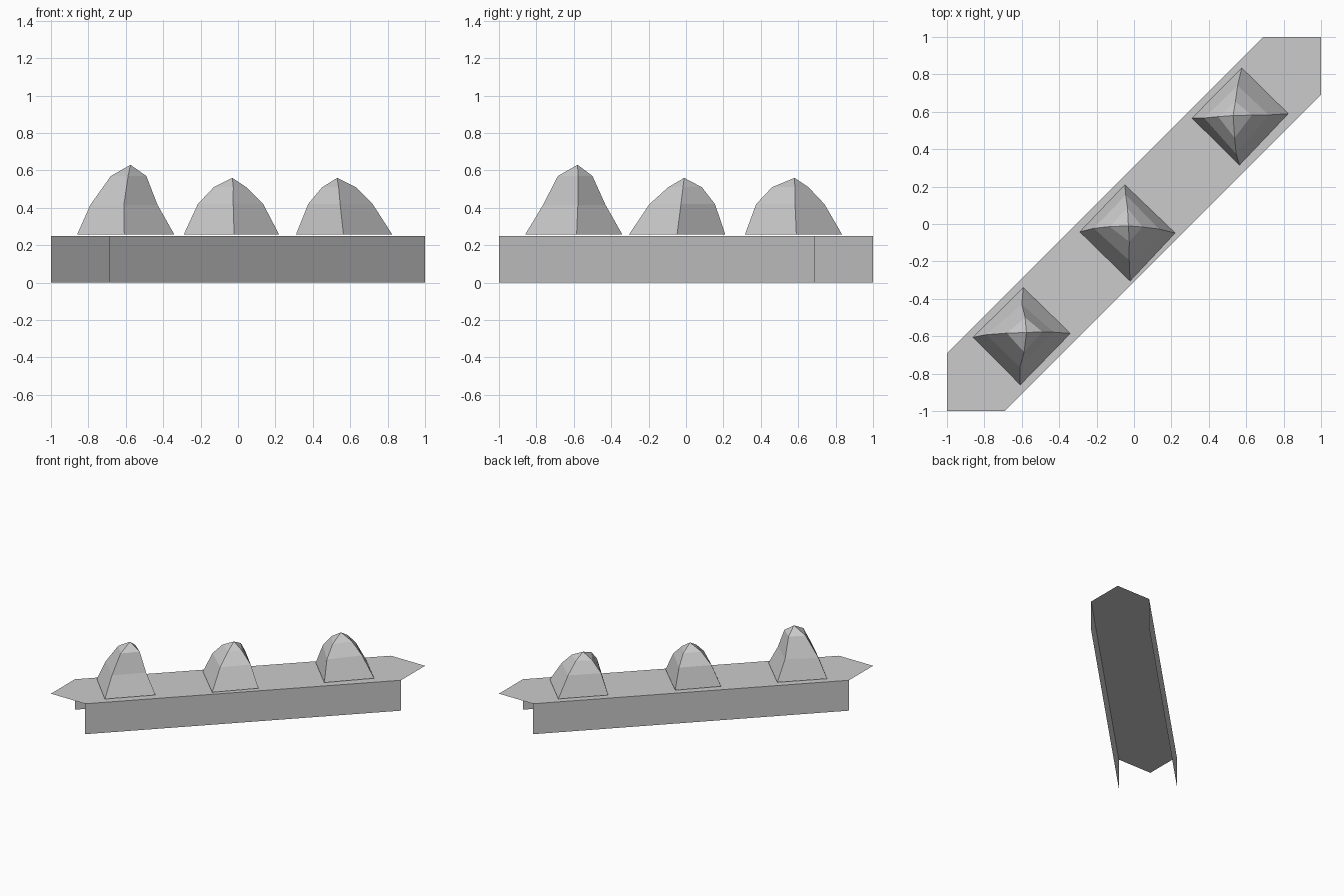
import bpy
import bmesh

cube = bpy.data.objects.get("Cube")
if cube:
    bpy.data.objects.remove(cube, do_unlink=True)

# One plain grey for everything
grey = bpy.data.materials.new("plain grey")
grey.use_nodes = True
colour = (0.6, 0.6, 0.6, 1.0)
grey.diffuse_color = colour
grey.node_tree.nodes["Principled BSDF"].inputs["Base Color"].default_value = colour


def finish(bm, name):
    """Turn a bmesh into a flat shaded grey object."""
    mesh = bpy.data.meshes.new(name)
    bm.to_mesh(mesh)
    bm.free()
    mesh.materials.append(grey)
    obj = bpy.data.objects.new(name, mesh)
    bpy.context.collection.objects.link(obj)
    return obj


def build_sheet(name, points):
    """Single flat face through the given points."""
    bm = bmesh.new()
    bm.faces.new([bm.verts.new(p) for p in points])
    return finish(bm, name)


def build_stone(name, apex, twist, rings):
    """Four-sided rock: each ring is (z, left, right, front, back, ridge x, ridge y)."""
    bm = bmesh.new()
    loops = []
    for level, (z, left, right, front, back, mid_x, mid_y) in enumerate(rings):
        fade = 1 - level / len(rings)
        dx, dy = twist[0] * fade, twist[1] * fade
        corners = [(left, mid_y - dy), (mid_x - dx, front),
                   (right, mid_y + dy), (mid_x + dx, back)]
        loops.append([bm.verts.new((x, y, z)) for x, y in corners])
    top = bm.verts.new(apex)
    for i in range(4):
        j = (i + 1) % 4
        for low, high in zip(loops, loops[1:]):
            bm.faces.new((low[i], low[j], high[j], high[i]))
        bm.faces.new((loops[-1][i], loops[-1][j], top))
    bm.faces.new(loops[0][::-1])
    return finish(bm, name)


# Diagonal plank top with clipped corners
HEIGHT, CLIP = 0.25, 0.69
outline = [(-1, -1), (-CLIP, -1), (1, CLIP), (1, 1), (CLIP, 1), (-1, -CLIP)]
build_sheet("plank_top", [(x, y, HEIGHT) for x, y in outline])

# Thin walls hanging from the two long edges
for name, a, b in (("front_wall", outline[1], outline[2]),
                   ("back_wall", outline[4], outline[5])):
    build_sheet(name, [(*a, 0), (*b, 0), (*b, HEIGHT), (*a, HEIGHT)])

# Three rocks standing in a row along the plank
BASE = 0.257
build_stone("tall_stone", (-0.575, -0.58, 0.63), (0.008, 0.01), [
    (BASE, -0.86, -0.34, -0.86, -0.34, -0.6, -0.595),
    (0.415, -0.79, -0.43, -0.765, -0.43, -0.605, -0.585),
    (0.57, -0.68, -0.49, -0.685, -0.5, -0.585, -0.58)])
build_stone("middle_stone", (-0.03, -0.01, 0.56), (-0.014, -0.003), [
    (BASE, -0.29, 0.22, -0.305, 0.21, -0.035, -0.045),
    (0.42, -0.215, 0.135, -0.195, 0.155, -0.035, -0.025),
    (0.51, -0.13, 0.045, -0.095, 0.085, -0.03, -0.015)])
build_stone("end_stone", (0.53, 0.58, 0.56), (0.006, 0.012), [
    (BASE, 0.31, 0.825, 0.315, 0.835, 0.57, 0.578),
    (0.42, 0.375, 0.72, 0.375, 0.74, 0.55, 0.575),
    (0.51, 0.45, 0.63, 0.46, 0.655, 0.54, 0.578)])
